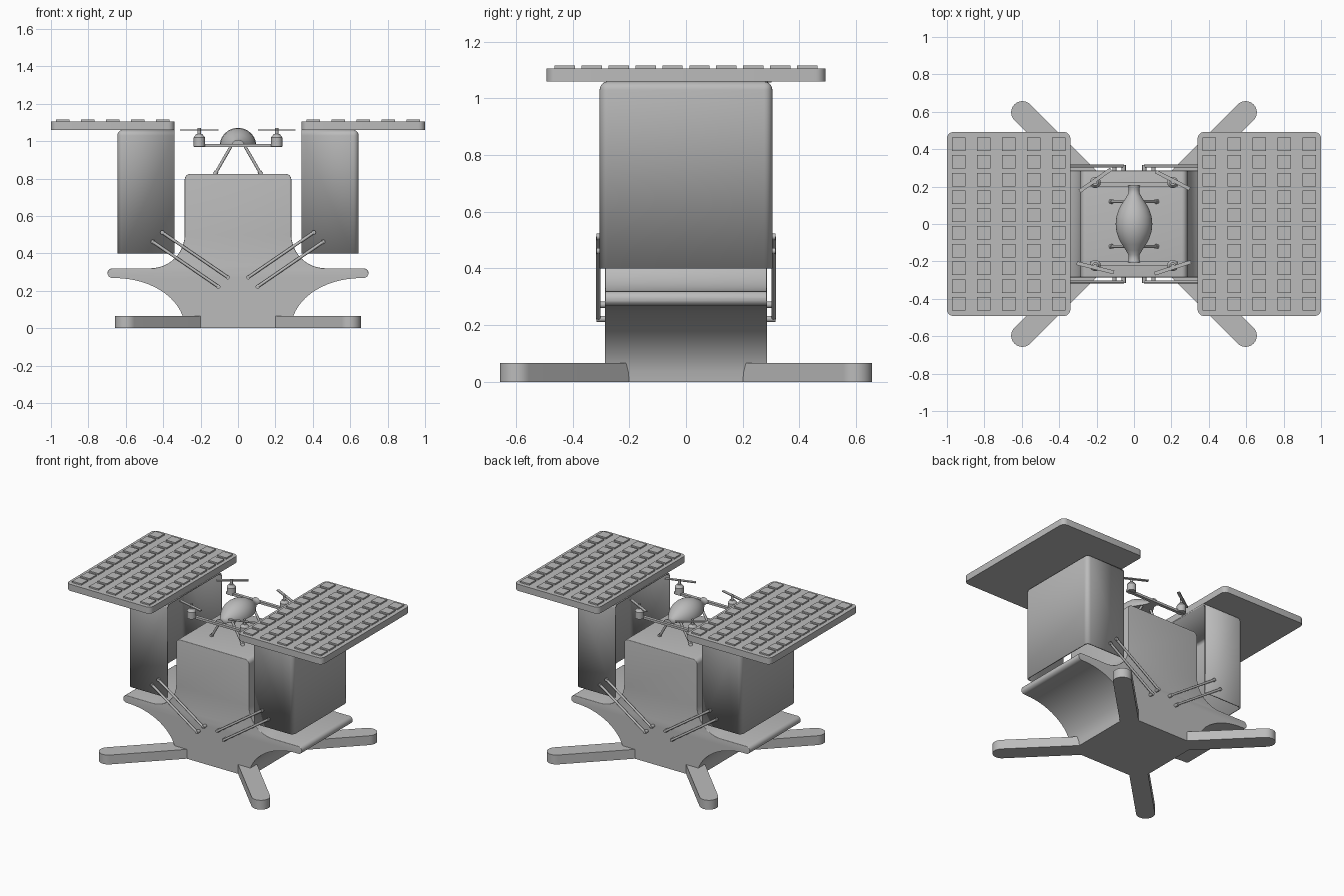
import bpy, bmesh, math
from mathutils import Vector, Matrix

cube = bpy.data.objects.get("Cube")
if cube:
    bpy.data.objects.remove(cube, do_unlink=True)

grey = bpy.data.materials.new("plain_grey")
grey.use_nodes = True
COLOUR = (0.5, 0.5, 0.5, 1)
grey.diffuse_color = COLOUR
grey.node_tree.nodes["Principled BSDF"].inputs["Base Color"].default_value = COLOUR


def add(name, bm, mirror="", smooth=True, solid=0):
    """Turn a bmesh in world coordinates into an object, mirrored about the origin."""
    bmesh.ops.recalc_face_normals(bm, faces=bm.faces)
    mesh = bpy.data.meshes.new(name)
    bm.to_mesh(mesh)
    bm.free()
    mesh.materials.append(grey)
    ob = bpy.data.objects.new(name, mesh)
    bpy.context.collection.objects.link(ob)
    if solid:
        mod = ob.modifiers.new("thickness", "SOLIDIFY")
        mod.thickness = solid
        mod.offset = -1
    if mirror:
        mod = ob.modifiers.new("mirror", "MIRROR")
        mod.use_axis = [a in mirror for a in "xyz"]
        mod.use_clip = False
        mod.use_mirror_merge = False
    if smooth:
        bpy.ops.object.select_all(action="DESELECT")
        ob.select_set(True)
        bpy.context.view_layer.objects.active = ob
        bpy.ops.object.shade_smooth_by_angle(angle=math.radians(35))
    return ob


def box(bm, centre, size, turn=0):
    m = (Matrix.Translation(centre) @ Matrix.Rotation(math.radians(turn), 4, "Z")
         @ Matrix.Diagonal((*size, 1)))
    return bmesh.ops.create_cube(bm, size=1, matrix=m)["verts"]


def rod(bm, a, b, r, r2=None, sides=16):
    a, b = Vector(a), Vector(b)
    d = b - a
    m = Matrix.Translation((a + b) / 2) @ d.to_track_quat("Z", "Y").to_matrix().to_4x4()
    bmesh.ops.create_cone(bm, cap_ends=True, segments=sides, radius1=r,
                          radius2=r if r2 is None else r2, depth=d.length, matrix=m)


def arc(cx, cz, rx, rz, start, end, n):
    """Points on an elliptic arc, angles in degrees."""
    out = []
    for i in range(n + 1):
        t = math.radians(start + (end - start) * i / n)
        out.append((cx + rx * math.cos(t), cz + rz * math.sin(t)))
    return out


def prism(bm, outline, place, offset):
    face = bm.faces.new([bm.verts.new(place(u, v)) for u, v in outline])
    new = bmesh.ops.extrude_face_region(bm, geom=[face])["geom"]
    bmesh.ops.translate(bm, vec=offset, verts=[g for g in new if isinstance(g, bmesh.types.BMVert)])


# Central tower with its flared side trays, one extruded profile
half = [(0.285, 0)]
half += arc(0.66, 0, 0.375, 0.268, 172, 90, 14)
half += arc(0.672, 0.294, 0.026, 0.026, -90, 90, 8)
half += arc(0.47, 0.50, 0.185, 0.18, 270, 180, 12)
half += arc(0.255, 0.795, 0.03, 0.03, 0, 90, 6)
DEPTH = 0.285
bm = bmesh.new()
prism(bm, half + [(-x, z) for x, z in reversed(half)],
      lambda x, z: (x, -DEPTH, z), (0, 2 * DEPTH, 0))
# round the cap edges of the trays and tower only
rim = [e for e in bm.edges
       if abs(e.verts[0].co.y - e.verts[1].co.y) < 0.01
       and min(v.co.z for v in e.verts) > 0.29]
bmesh.ops.bevel(bm, geom=rim, offset=0.024, segments=4, affect="EDGES", profile=0.5,
                clamp_overlap=True)
add("tower_body", bm)

# Four diagonal ground feet with round ends
bm = bmesh.new()
foot = [(0, -0.06)] + arc(0.844, 0, 0.06, 0.06, -90, 90, 14) + [(0, 0.06)]
s = math.sqrt(0.5)
prism(bm, foot, lambda u, v: ((u - v) * s, (u + v) * s, 0), (0, 0, 0.066))
add("ground_foot", bm, "xy")

# Side cabinets: rounded shells, open underneath and towards the tower
bm = bmesh.new()
box(bm, (0.4925, 0, 0.73), (0.305, 0.61, 0.66))
keep_sharp = [f for f in bm.faces if f.normal.x < -0.9 or f.normal.z < -0.9]
soft = [e for e in bm.edges if not any(f in keep_sharp for f in e.link_faces)]
bmesh.ops.bevel(bm, geom=soft, offset=0.03, segments=5, affect="EDGES", profile=0.5)
bm.normal_update()
bmesh.ops.delete(bm, geom=[f for f in bm.faces if f.normal.x < -0.95 or f.normal.z < -0.95],
                 context="FACES")
add("side_cabinet", bm, "x", solid=0.01)

# Roof panels with rounded corners
bm = bmesh.new()
box(bm, (0.67, 0, 1.083), (0.66, 0.984, 0.046))
corners = [e for e in bm.edges if abs(e.verts[0].co.z - e.verts[1].co.z) > 0.01]
bmesh.ops.bevel(bm, geom=corners, offset=0.035, segments=5, affect="EDGES", profile=0.5)
add("roof_panel", bm, "x")

# Grid of solar cells
bm = bmesh.new()
for col in range(5):
    for row in range(10):
        box(bm, (0.402 + 0.1335 * col, (row - 4.5) * 0.095, 1.109), (0.072, 0.072, 0.014))
add("solar_cells", bm, "x", smooth=False)

# Paired slanted struts on the front and back, with end pins
bm = bmesh.new()
for dx, dz in ((0, 0), (0.05, 0.05)):
    low = Vector((0.105 - dx, -0.309, 0.222 + dz))
    high = Vector((0.455 - dx, -0.309, 0.462 + dz))
    rod(bm, low, high, 0.008)
    for end in (low, high):
        rod(bm, end + Vector((0, 0.026, 0)), end - Vector((0, 0.006, 0)), 0.011)
add("slanted_strut", bm, "xy")

# Drone hull: half a spindle lathed around the y axis, flat underneath
bm = bmesh.new()
spindle = [(0.205, 0), (0.205, 0.034), (0.185, 0.028), (0.165, 0.03), (0.14, 0.044),
           (0.11, 0.064), (0.08, 0.081), (0.04, 0.094)]
spindle += [(0, 0.098)] + [(-y, r) for y, r in reversed(spindle)]
verts = [bm.verts.new((r, y, 0.973)) for y, r in spindle]
edges = [bm.edges.new(pair) for pair in zip(verts, verts[1:])]
bmesh.ops.spin(bm, geom=verts + edges, cent=(0, 0, 0.973), axis=(0, -1, 0),
               angle=math.pi, steps=20)
bmesh.ops.remove_doubles(bm, verts=bm.verts, dist=0.0005)
bmesh.ops.holes_fill(bm, edges=[e for e in bm.edges if e.is_boundary], sides=0)
add("drone_hull", bm)

# Drone cross beams
bm = bmesh.new()
box(bm, (0, 0.212, 0.977), (0.47, 0.022, 0.016))
add("drone_beam", bm, "y", smooth=False)

# Drone landing legs
bm = bmesh.new()
rod(bm, (0.03, 0.12, 0.985), (0.122, 0.12, 0.825), 0.008)
rod(bm, (0.115, 0.12, 0.837), (0.124, 0.12, 0.822), 0.012)
add("drone_leg", bm, "xy")

# Motors and shafts
bm = bmesh.new()
mx, my = 0.207, 0.222
rod(bm, (mx, my, 0.972), (mx, my, 1.02), 0.03)
rod(bm, (mx, my, 1.02), (mx, my, 1.038), 0.03, 0.016)
rod(bm, (mx, my, 1.038), (mx, my, 1.07), 0.009)
add("drone_motor", bm, "xy")

# Propeller blades, each stopped at its own angle
for sx, sy, turn in ((-1, 1, 35), (1, 1, -27), (-1, -1, -14), (1, -1, 18)):
    bm = bmesh.new()
    box(bm, (sx * mx, sy * (my + 0.012), 1.06), (0.205, 0.02, 0.006), turn)
    add("propeller", bm, smooth=False)
